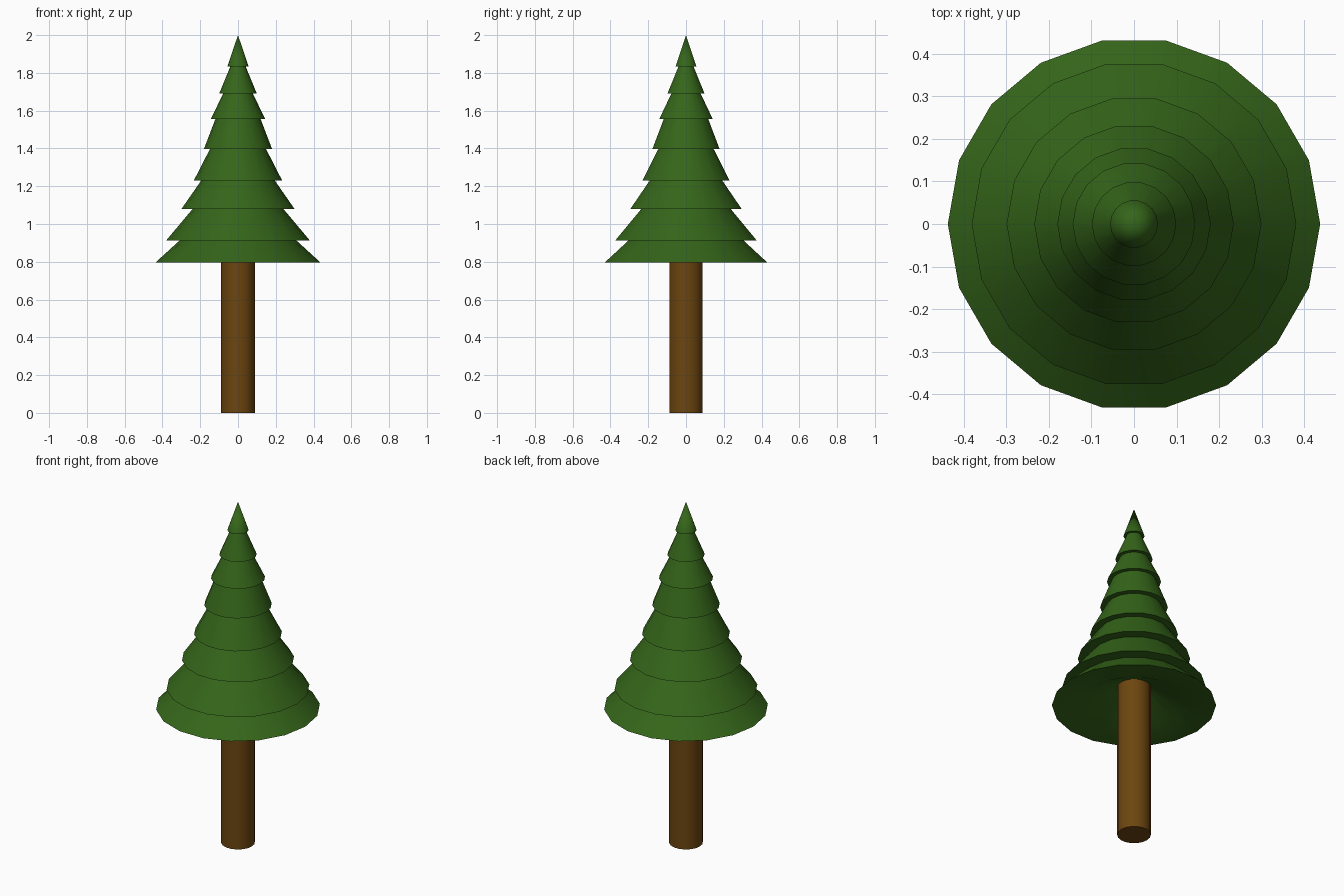
import bpy, bmesh, math

if "Cube" in bpy.data.objects:
    bpy.data.objects.remove(bpy.data.objects["Cube"])

SIDES = 18


def material(name, color):
    m = bpy.data.materials.new(name)
    m.diffuse_color = color
    m.use_nodes = True
    m.node_tree.nodes["Principled BSDF"].inputs["Base Color"].default_value = m.diffuse_color
    return m


def revolve(name, profile, mat, sides=SIDES):
    """Spin (radius, z) points around the z axis; radius 0 becomes a pole."""
    bm = bmesh.new()
    rings = []
    for r, z in profile:
        if r == 0:
            rings.append([bm.verts.new((0, 0, z))] * sides)
        else:
            rings.append([bm.verts.new((r * math.cos(2 * math.pi * i / sides),
                                        r * math.sin(2 * math.pi * i / sides), z))
                          for i in range(sides)])
    for a, b in zip(rings, rings[1:]):
        for i in range(sides):
            j = (i + 1) % sides
            bm.faces.new(dict.fromkeys((a[i], a[j], b[j], b[i])))
    bmesh.ops.recalc_face_normals(bm, faces=bm.faces)
    mesh = bpy.data.meshes.new(name)
    bm.to_mesh(mesh)
    bm.free()
    mesh.materials.append(mat)
    obj = bpy.data.objects.new(name, mesh)
    bpy.context.collection.objects.link(obj)
    bpy.ops.object.select_all(action='DESELECT')
    obj.select_set(True)
    bpy.context.view_layer.objects.active = obj
    bpy.ops.object.shade_smooth_by_angle(angle=math.radians(30))
    return obj


green = material("needles", (0.035, 0.13, 0.01, 1))
brown = material("bark", (0.15, 0.06, 0.005, 1))

# Trunk
revolve("trunk", [(0, 0), (0.09, 0), (0.09, 0.91), (0, 0.91)], brown)

# Foliage tiers: rim height, rim radius, radius where the next tier begins
tiers = [
    (0.796, 0.437, 0.310),
    (0.912, 0.381, 0.240),
    (1.080, 0.299, 0.195),
    (1.230, 0.234, 0.148),
    (1.398, 0.180, 0.120),
    (1.555, 0.144, 0.078),
    (1.692, 0.099, 0.040),
    (1.835, 0.056, 0.0),
]
# Hollow underside, then each skirt from rim to the base of the next one
profile = [(0, 0.93), (0.09, 0.905), (0.26, 0.82)]
for i, (z, rim, top) in enumerate(tiers):
    z_next = tiers[i + 1][0] if i + 1 < len(tiers) else 2.0
    profile += [(rim, z), (top, z_next)]
revolve("foliage", profile, green)
